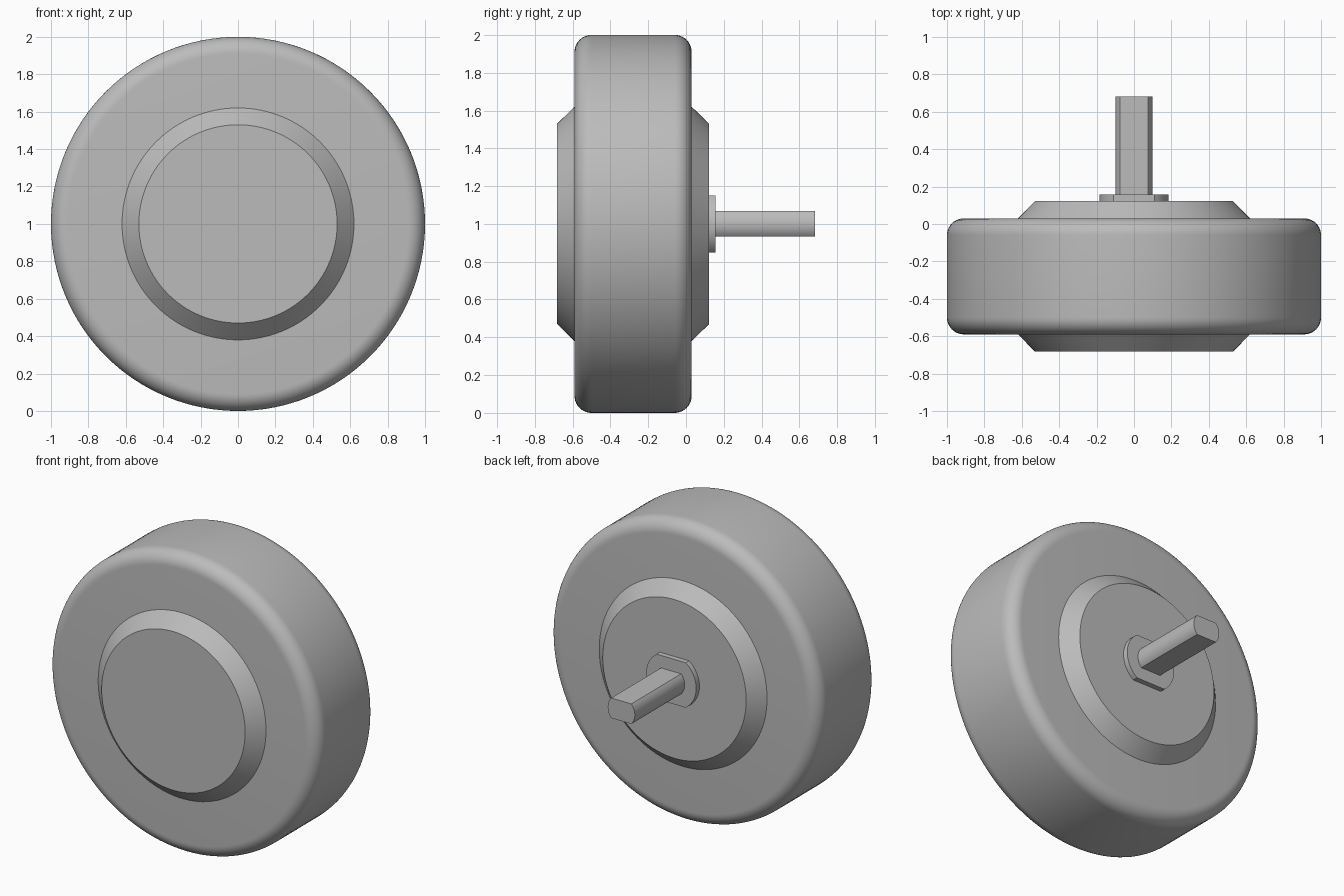
import bpy
import bmesh
import math

cube = bpy.data.objects.get("Cube")
if cube:
    bpy.data.objects.remove(cube, do_unlink=True)

AXIS_Z = 1.0

grey = bpy.data.materials.new("plain_grey")
grey.use_nodes = True
colour = (0.5, 0.5, 0.5, 1)
grey.diffuse_color = colour
grey.node_tree.nodes["Principled BSDF"].inputs["Base Color"].default_value = colour


def circle(radius, sides=128):
    """Outline of a round section."""
    steps = [2 * math.pi * i / sides for i in range(sides)]
    return [(radius * math.cos(a), radius * math.sin(a)) for a in steps]


def double_d(radius, half_height, steps=16):
    """Outline of a round section with flats on top and bottom."""
    limit = math.asin(half_height / radius)
    side = [limit * (2 * i / steps - 1) for i in range(steps + 1)]
    angles = side + [a + math.pi for a in side]
    return [(radius * math.cos(a), radius * math.sin(a)) for a in angles]


def loft(name, sections):
    """Closed solid through (y, outline) sections along the wheel axis."""
    bm = bmesh.new()
    rings = [[bm.verts.new((x, y, z + AXIS_Z)) for x, z in outline]
             for y, outline in sections]
    for a, b in zip(rings, rings[1:]):
        for i in range(len(a)):
            bm.faces.new((a[i - 1], a[i], b[i], b[i - 1]))
    bm.faces.new(rings[0])
    bm.faces.new(rings[-1])
    bmesh.ops.recalc_face_normals(bm, faces=bm.faces)
    mesh = bpy.data.meshes.new(name)
    bm.to_mesh(mesh)
    bm.free()
    mesh.materials.append(grey)
    obj = bpy.data.objects.new(name, mesh)
    bpy.context.collection.objects.link(obj)
    bpy.ops.object.select_all(action="DESELECT")
    obj.select_set(True)
    bpy.context.view_layer.objects.active = obj
    bpy.ops.object.shade_smooth_by_angle(angle=math.radians(30))
    return obj


# Tyre with rounded shoulders
front, back, fillet = -0.59, 0.03, 0.09
arc = [math.pi / 2 * i / 10 for i in range(11)]
shoulder = [(fillet * (1 - math.sin(a)), 1 - fillet * (1 - math.cos(a)))
            for a in reversed(arc)]
tyre = [(front + d, circle(r)) for d, r in shoulder]
tyre += [(back - d, circle(r)) for d, r in reversed(shoulder)]
loft("tyre", tyre)

# Chamfered hub caps on both faces
for name, face, out in (("front_hub", front, -1), ("back_hub", back, 1)):
    loft(name, [(face - out * 0.01, circle(0.62)), (face, circle(0.62)),
                (face + out * 0.092, circle(0.53))])

# Mounting flange and axle, both with two flats
loft("axle_flange", [(0.11, double_d(0.185, 0.15)), (0.157, double_d(0.185, 0.15))])
loft("axle_shaft", [(0.15, double_d(0.1, 0.067)), (0.683, double_d(0.1, 0.067))])
